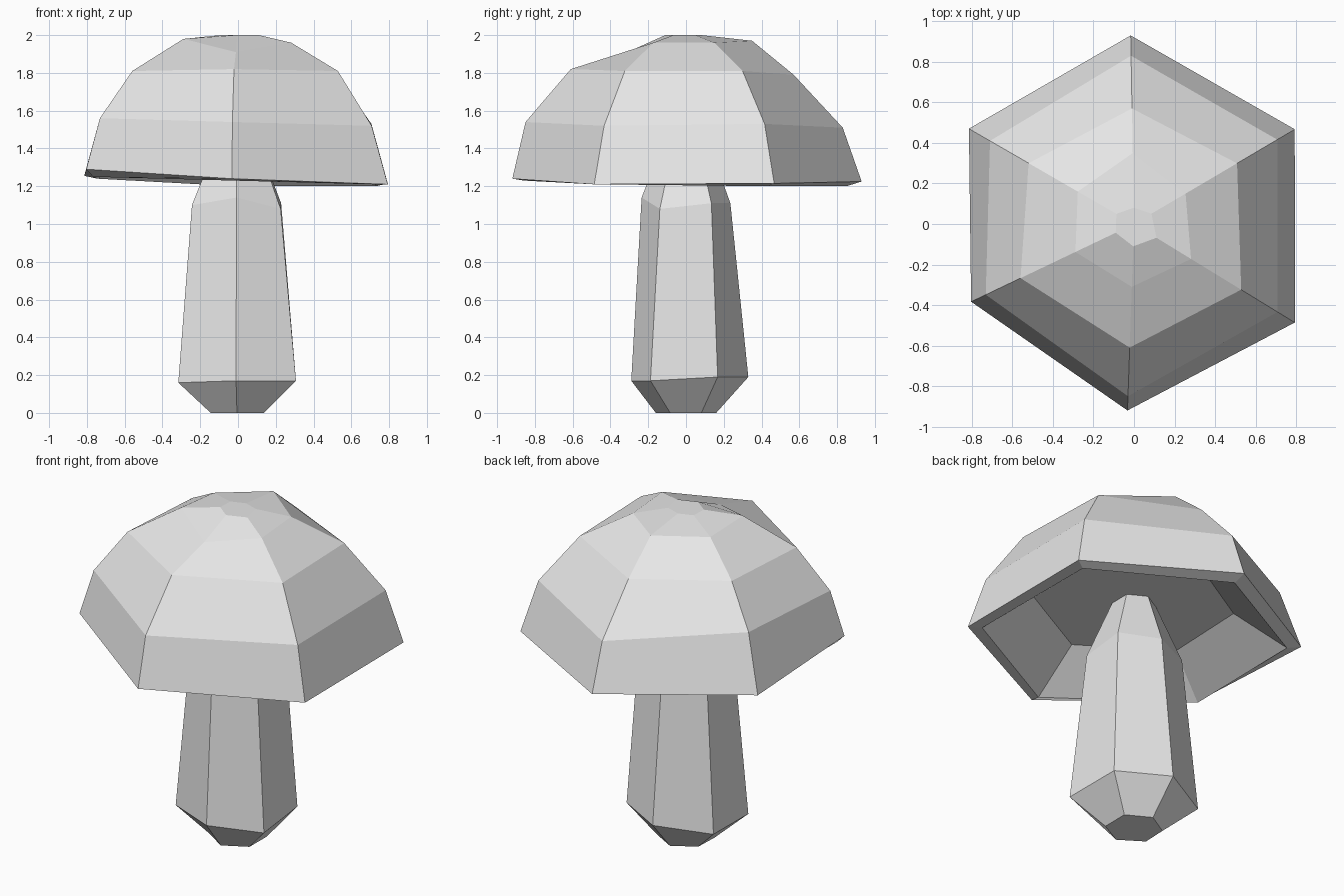
import bpy
import bmesh
from math import cos, sin, radians

default_cube = bpy.data.objects.get("Cube")
if default_cube:
    bpy.data.objects.remove(default_cube, do_unlink=True)

# One plain colour for the whole mushroom
grey = bpy.data.materials.new("plain_grey")
grey.use_nodes = True
colour = (0.8, 0.8, 0.8, 1)
grey.diffuse_color = colour
grey.node_tree.nodes["Principled BSDF"].inputs["Base Color"].default_value = colour

# Slightly uneven hexagon: front, left front, left back, back, right back, right front
CORNERS = [radians(a) for a in (-92, -31.5, 30.5, 91, 150, 205.5)]


def add_ring(bm, radii, heights):
    """Add six corner vertices; a single number stands for all six."""
    if not isinstance(radii, tuple):
        radii = (radii,) * len(CORNERS)
    if not isinstance(heights, tuple):
        heights = (heights,) * len(CORNERS)
    return [bm.verts.new((r * cos(a), r * sin(a), z))
            for a, r, z in zip(CORNERS, radii, heights)]


def loft(name, profile):
    """Skin a list of rings, closing the first and last one."""
    bm = bmesh.new()
    rings = [add_ring(bm, radii, heights) for radii, heights in profile]
    for lower, upper in zip(rings, rings[1:]):
        for i in range(len(CORNERS)):
            j = (i + 1) % len(CORNERS)
            bm.faces.new((lower[i], lower[j], upper[j], upper[i]))
    bm.faces.new(rings[0][::-1])
    bm.faces.new(rings[-1])
    bmesh.ops.recalc_face_normals(bm, faces=bm.faces[:])
    mesh = bpy.data.meshes.new(name)
    bm.to_mesh(mesh)
    bm.free()
    mesh.materials.append(grey)
    obj = bpy.data.objects.new(name, mesh)
    bpy.context.collection.objects.link(obj)
    return obj


# Stem: chamfered foot, tapering shaft, narrow neck tucked into the cap
loft("stem", [
    (0.16, 0),
    ((0.29, 0.36, 0.33, 0.33, 0.36, 0.35), (0.17, 0.17, 0.19, 0.19, 0.16, 0.16)),
    ((0.235, 0.265, 0.265, 0.235, 0.27, 0.27), (1.14, 1.08, 1.11, 1.11, 1.1, 1.1)),
    (0.11, 1.46),
])

# Cap: hollow underside, thin rim, then the dome up to the crown
loft("cap", [
    (0.56, 1.43),
    ((0.86, 0.85, 0.85, 0.85, 0.86, 0.85), (1.23, 1.21, 1.2, 1.2, 1.24, 1.25)),
    ((0.92, 0.93, 0.92, 0.93, 0.94, 0.89), (1.24, 1.21, 1.215, 1.225, 1.255, 1.29)),
    ((0.85, 0.83, 0.82, 0.83, 0.82, 0.81), (1.54, 1.52, 1.53, 1.51, 1.59, 1.56)),
    ((0.61, 0.62, 0.59, 0.57, 0.6, 0.62), (1.82, 1.81, 1.81, 1.79, 1.81, 1.81)),
    ((0.31, 0.33, 0.295, 0.35, 0.32, 0.32), (1.91, 1.96, 1.96, 1.97, 1.96, 1.98)),
    ((0.11, 0.13, 0.1, 0.08, 0.1, 0.1), 2),
])
